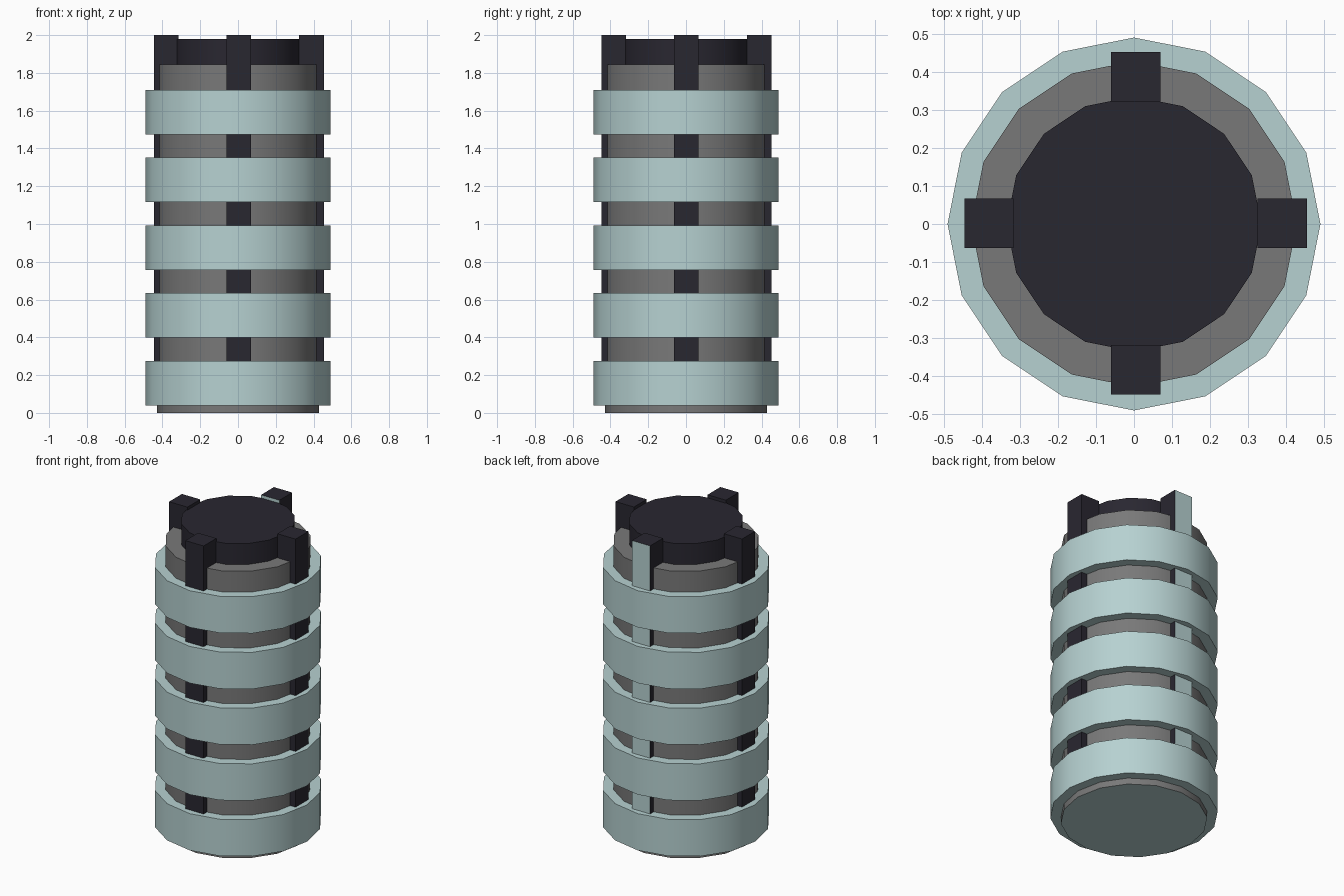
import bpy, bmesh
from math import radians, cos, sin, pi

if "Cube" in bpy.data.objects:
    bpy.data.objects.remove(bpy.data.objects["Cube"])

SIDES = 16


def material(name, rgb):
    m = bpy.data.materials.new(name)
    m.diffuse_color = (*rgb, 1)
    m.use_nodes = True
    m.node_tree.nodes["Principled BSDF"].inputs["Base Color"].default_value = m.diffuse_color
    return m


TEAL = material("pale_teal", (0.47, 0.64, 0.64))
DARK = material("near_black", (0.022, 0.02, 0.03))
GREY = material("mid_grey", (0.19, 0.19, 0.19))


def finish(name, bm, mats, smooth=True):
    bmesh.ops.recalc_face_normals(bm, faces=bm.faces)
    mesh = bpy.data.meshes.new(name)
    bm.to_mesh(mesh)
    bm.free()
    for m in mats:
        mesh.materials.append(m)
    ob = bpy.data.objects.new(name, mesh)
    bpy.context.collection.objects.link(ob)
    if smooth:
        bpy.ops.object.select_all(action='DESELECT')
        ob.select_set(True)
        bpy.context.view_layer.objects.active = ob
        bpy.ops.object.shade_smooth_by_angle(angle=radians(30))
    return ob


def loop(bm, r, z):
    return [bm.verts.new((r * cos(2 * pi * i / SIDES), r * sin(2 * pi * i / SIDES), z))
            for i in range(SIDES)]


def bridge(bm, a, b):
    for i in range(SIDES):
        j = (i + 1) % SIDES
        bm.faces.new((a[i], a[j], b[j], b[i]))


def cylinder(name, r, z0, z1, mats, bottom_slot=0):
    bm = bmesh.new()
    low, high = loop(bm, r, z0), loop(bm, r, z1)
    bridge(bm, low, high)
    bm.faces.new(high)
    bm.faces.new(low[::-1]).material_index = bottom_slot
    return finish(name, bm, mats)


def ring(name, r_in, r_out, z0, z1):
    bm = bmesh.new()
    loops = [loop(bm, r, z) for r, z in
             ((r_out, z0), (r_out, z1), (r_in, z1), (r_in, z0))]
    for k in range(4):
        bridge(bm, loops[k], loops[(k + 1) % 4])
    return finish(name, bm, [TEAL])


# Core with a teal underside, and the narrower dark top
cylinder("core", 0.428, 0.0, 1.845, [GREY, TEAL], bottom_slot=1)
cylinder("top_cap", 0.335, 1.84, 1.98, [DARK])

# Five stacked bands
for k in range(5):
    z = 0.04 + 0.3585 * k
    ring(f"band_{k + 1}", 0.42, 0.49, z, z + 0.236)

# Four upright bars; the back one has teal front and back faces
for side, dx, dy in (("right", 1, 0), ("back", 0, 1), ("left", -1, 0), ("front", 0, -1)):
    bm = bmesh.new()
    bmesh.ops.create_cube(bm, size=1)
    bmesh.ops.scale(bm, vec=(0.13, 0.13, 1.88), verts=bm.verts)
    bmesh.ops.translate(bm, vec=(0.385 * dx + 0.004, 0.385 * dy + 0.002, 1.06), verts=bm.verts)
    bm.normal_update()
    if side == "back":
        for f in bm.faces:
            if abs(f.normal.y) > 0.9:
                f.material_index = 1
    finish(f"{side}_bar", bm, [DARK, TEAL], smooth=False)
